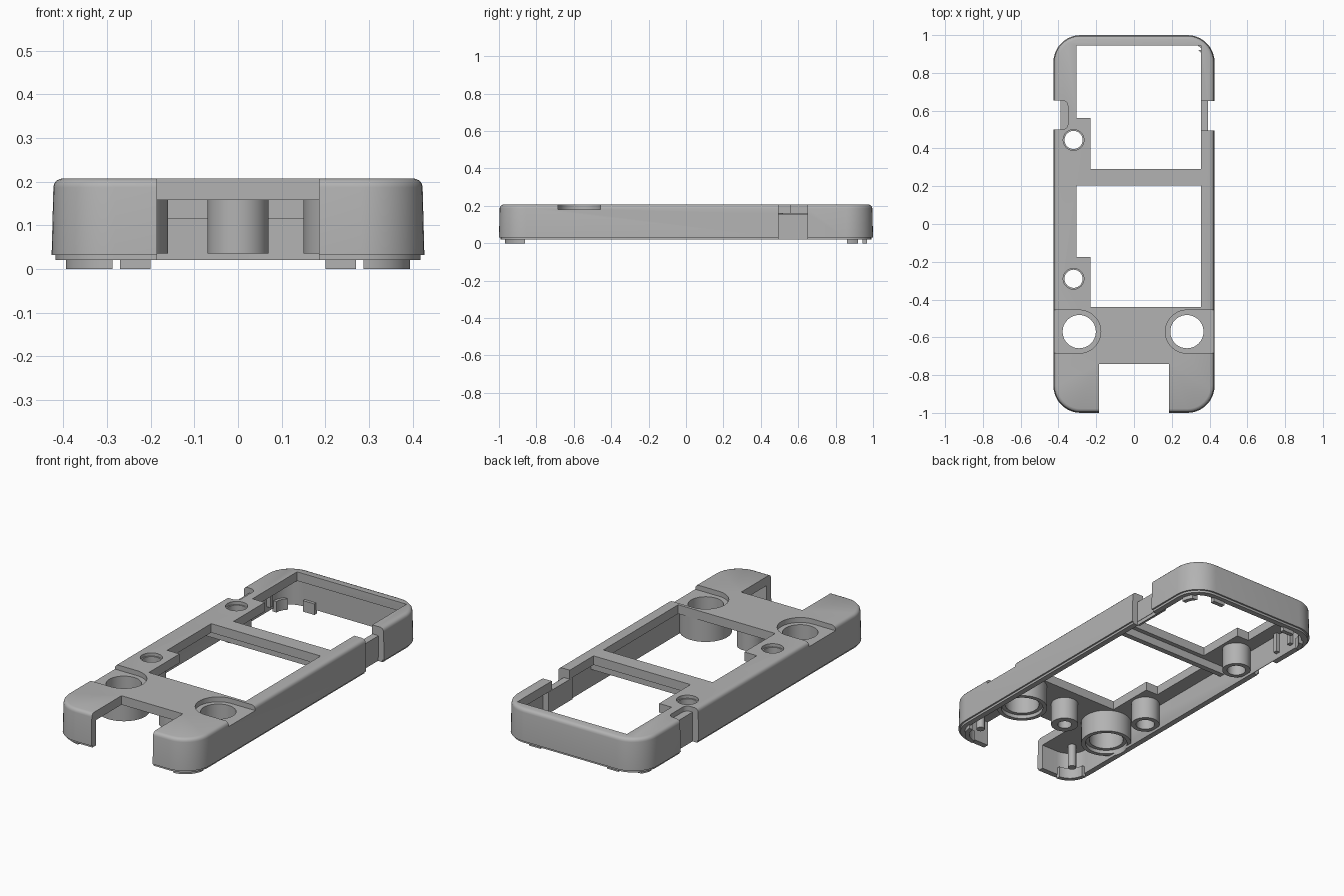
import bpy
import bmesh
from math import cos, sin, pi, radians

cube = bpy.data.objects.get("Cube")
if cube:
    bpy.data.objects.remove(cube, do_unlink=True)

grey = bpy.data.materials.new("grey plastic")
grey.use_nodes = True
COLOUR = (0.45, 0.45, 0.45, 1)
grey.diffuse_color = COLOUR
grey.node_tree.nodes["Principled BSDF"].inputs["Base Color"].default_value = COLOUR

HALF_X, HALF_Y, CORNER = 0.427, 1.0, 0.145


def add(name, bm):
    bmesh.ops.recalc_face_normals(bm, faces=bm.faces[:])
    mesh = bpy.data.meshes.new(name)
    bm.to_mesh(mesh)
    bm.free()
    mesh.materials.append(grey)
    ob = bpy.data.objects.new(name, mesh)
    bpy.context.collection.objects.link(ob)
    return ob


def loft(name, rings):
    """Closed solid through a stack of equal-length rings."""
    bm = bmesh.new()
    rows = [[bm.verts.new(p) for p in ring] for ring in rings]
    n = len(rows[0])
    for a, b in zip(rows, rows[1:]):
        for i in range(n):
            j = (i + 1) % n
            bm.faces.new((a[i], a[j], b[j], b[i]))
    bm.faces.new(rows[0][::-1])
    bm.faces.new(rows[-1])
    return add(name, bm)


def rounded(cx, cy, hx, hy, r, z, steps=10):
    pts = []
    for k, (sx, sy) in enumerate(((1, 1), (-1, 1), (-1, -1), (1, -1))):
        for i in range(steps + 1):
            a = (k + i / steps) * pi / 2
            pts.append((cx + sx * (hx - r) + r * cos(a),
                        cy + sy * (hy - r) + r * sin(a), z))
    return pts


def outline(inset, z):
    return rounded(0, 0, HALF_X - inset, HALF_Y - inset, CORNER - inset, z)


def box(name, x0, x1, y0, y1, z0, z1):
    return loft(name, [[(x0, y0, z), (x1, y0, z), (x1, y1, z), (x0, y1, z)]
                       for z in (z0, z1)])


def tube(name, x, y, r, z0, z1, n=40):
    return loft(name, [[(x + r * cos(2 * pi * i / n), y + r * sin(2 * pi * i / n), z)
                        for i in range(n)] for z in (z0, z1)])


def boolean(ob, tools, op="DIFFERENCE", keep=False):
    for t in tools:
        m = ob.modifiers.new("cut", "BOOLEAN")
        m.operation, m.object, m.solver = op, t, "EXACT"
        t.hide_render = True
    bpy.context.view_layer.update()
    deps = bpy.context.evaluated_depsgraph_get()
    mesh = bpy.data.meshes.new_from_object(ob.evaluated_get(deps))
    ob.modifiers.clear()
    ob.data = mesh
    if not keep:
        for t in tools:
            bpy.data.objects.remove(t, do_unlink=True)
    return ob


parts = []

# Hollow case with a stepped lower lip, slight draft and a rounded top edge
shell = loft("case_shell", [outline(i, z) for i, z in (
    (0.009, 0.02), (0.009, 0.032), (0, 0.032), (0.004, 0.187),
    (0.006, 0.196), (0.012, 0.203), (0.022, 0.207))])
boolean(shell, [loft("cavity", [outline(0.04, -0.05), outline(0.04, 0.158)])])

# Two windows with a screw pad left standing in each, and the front notch
openings = []
for y0, y1, pad in ((0.29, 0.945, 0.56), (-0.44, 0.205, -0.175)):
    win = box("window", -0.305, 0.355, y0, y1, 0.1, 0.3)
    openings.append(boolean(win, [box("pad", -0.4, -0.23, y0 - 0.1, pad, 0, 0.4)]))
openings.append(box("front_notch", -0.185, 0.185, -1.1, -0.74, -0.1, 0.3))

# Side notches, each leaving a thin inner part in place
openings += [
    box("right_notch", 0.39, 0.5, 0.495, 0.65, -0.1, 0.3),
    box("right_notch_top", 0.34, 0.45, 0.495, 0.65, 0.157, 0.31),
    box("left_notch", -0.5, -0.39, 0.5, 0.655, -0.1, 0.3),
    loft("left_notch_top", [rounded(-0.42, 0.577, 0.07, 0.077, 0.03, z, 5)
                            for z in (0.18, 0.31)]),
]

# Recesses around the large holes
BIG = ((-0.29, -0.57), (0.28, -0.57))
SMALL = ((-0.32, 0.445), (-0.32, -0.29))
for x, y in BIG:
    edge = -0.5 if x < 0 else 0.5
    openings.append(box("recess", min(x, edge), max(x, edge), y - 0.114, y + 0.114, 0.18, 0.3))
    openings.append(tube("recess_round", x, y, 0.114, 0.18, 0.3, 64))
boolean(shell, openings)

# Large and small hollow posts under the top plate
for x, y, outer, bore, wide, wz0, wz1 in (
        [(x, y, 0.13, 0.088, 0.108, 0.0, 0.055) for x, y in BIG] +
        [(x, y, 0.073, 0.048, 0.055, 0.19, 0.3) for x, y in SMALL]):
    post = tube("hollow_post", x, y, outer, 0.035, 0.17, 64)
    hole = tube("bore", x, y, bore, -0.05, 0.25)
    counter = tube("counterbore", x, y, wide, wz0, wz1)
    boolean(shell, [hole, counter], keep=True)
    boolean(post, [hole, counter])
    parts.append(post)

# Central blind screw post
centre = tube("centre_post", 0, -0.56, 0.07, 0.035, 0.17)
parts.append(boolean(centre, [tube("bore", 0, -0.56, 0.036, 0, 0.14)]))

# Rib under the cross bar, inner bar at the right notch, wall ribs
parts.append(box("cross_bar_rib", -0.39, 0.39, 0.235, 0.265, 0.115, 0.165))
parts.append(box("right_notch_bar", 0.355, 0.392, 0.47, 0.68, 0.04, 0.157))
for y in (0.69, 0.8):
    parts.append(box("wall_rib", -0.392, -0.365, y, y + 0.025, 0.05, 0.165))

# Pins in the front corners
for s in (-1, 1):
    parts.append(tube("corner_pin", s * 0.31, -0.87, 0.022, 0.03, 0.165, 20))

# Locating tabs that follow the inside of the wall below the lip
for s in (-1, 1):
    for name, x0, x1, y0, y1 in (("front_tab", 0.287, 0.45, -1, -0.86),
                                 ("side_tab", 0.3, 0.45, 0.86, 0.92),
                                 ("back_tab", 0.2, 0.27, 0.9, 1)):
        tab = loft(name, [outline(0.032, 0), outline(0.032, 0.06)])
        boolean(tab, [loft("inside", [outline(0.056, -0.1), outline(0.056, 0.2)])])
        xs = sorted((s * x0, s * x1))
        boolean(tab, [box("limit", *xs, y0, y1, -0.2, 0.3)], "INTERSECT")
        parts.append(tab)

# Smooth the round parts and keep the edges sharp
for ob in [shell] + parts:
    bpy.ops.object.select_all(action="DESELECT")
    ob.select_set(True)
    bpy.context.view_layer.objects.active = ob
    bpy.ops.object.shade_smooth_by_angle(angle=radians(32))
